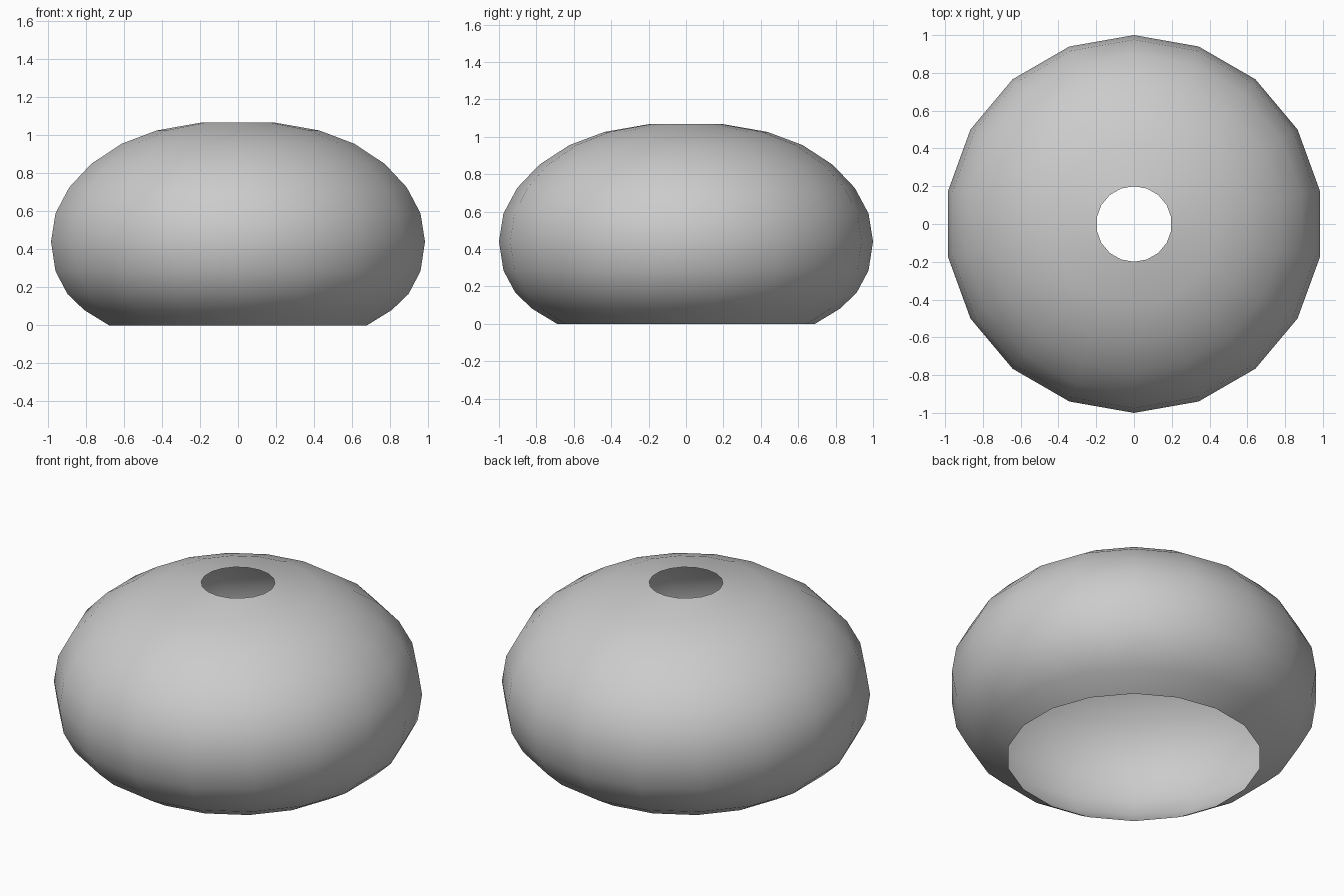
import bpy, bmesh
from math import pi, cos, sin

if "Cube" in bpy.data.objects:
    bpy.data.objects.remove(bpy.data.objects["Cube"])

SIDES = 18

# Half profile (radius, height) from the open base to the top hole
profile = [(0.69, 0.0), (0.822, 0.08), (0.912, 0.165), (0.976, 0.285),
           (1.0, 0.44), (0.976, 0.59), (0.902, 0.727), (0.785, 0.85),
           (0.622, 0.956), (0.435, 1.026), (0.2, 1.067)]


def lathe(name, pts, sides):
    """Revolve an open profile around z into a thin shell."""
    bm = bmesh.new()
    rings = []
    for r, z in pts:
        rings.append([bm.verts.new((r * cos(pi / 2 + 2 * pi * i / sides),
                                    r * sin(pi / 2 + 2 * pi * i / sides), z))
                      for i in range(sides)])
    for low, high in zip(rings, rings[1:]):
        for i in range(sides):
            j = (i + 1) % sides
            bm.faces.new((low[i], low[j], high[j], high[i])).smooth = True
    mesh = bpy.data.meshes.new(name)
    bm.to_mesh(mesh)
    bm.free()
    obj = bpy.data.objects.new(name, mesh)
    bpy.context.collection.objects.link(obj)
    return obj


# Rounded lamp shade, open at top and bottom
lathe("dome_shade", profile, SIDES)
